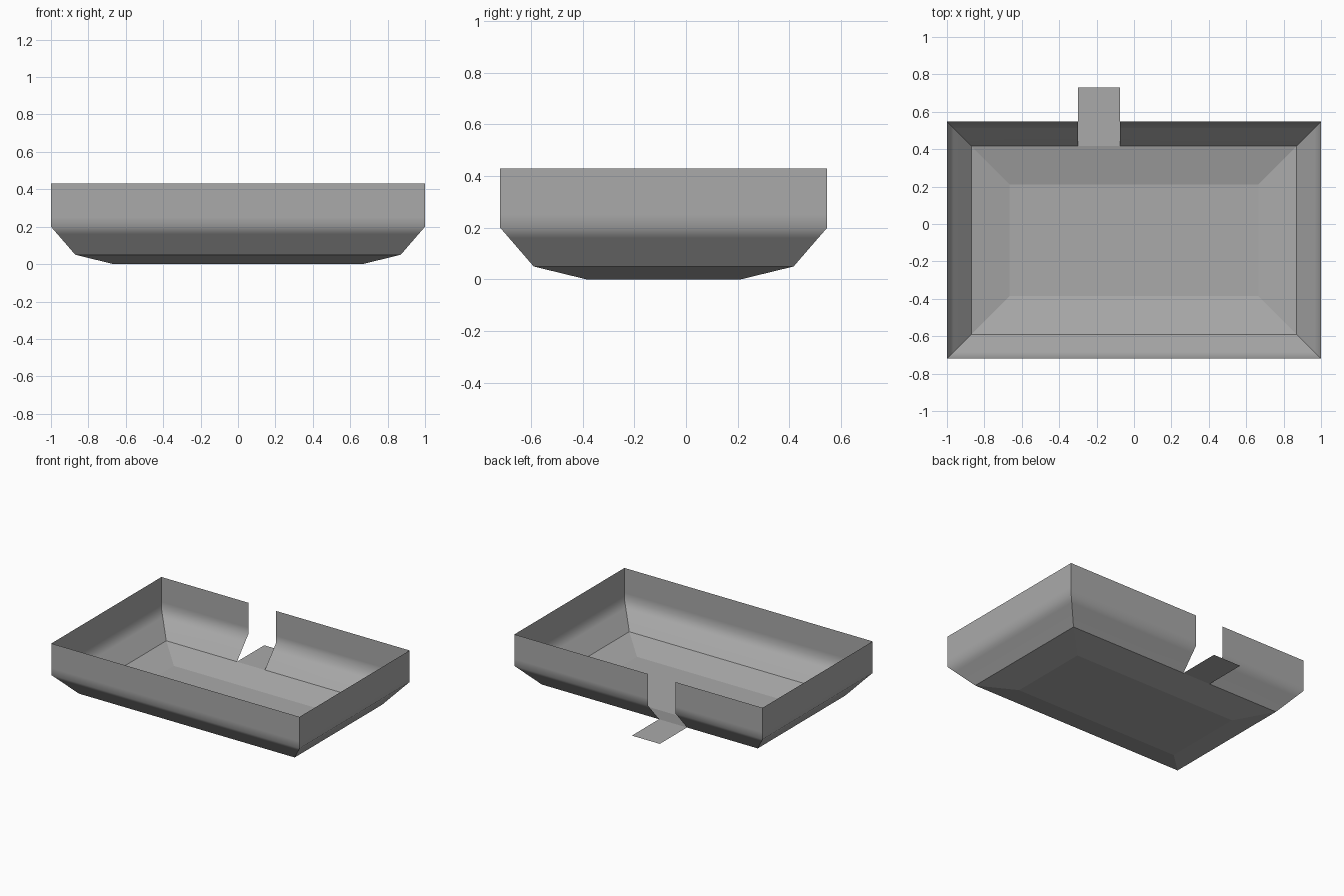
import bpy, bmesh
from mathutils import Vector

cube = bpy.data.objects.get("Cube")
if cube:
    bpy.data.objects.remove(cube, do_unlink=True)

# Single grey material
grey = bpy.data.materials.new("grey")
grey.use_nodes = True
colour = (0.4, 0.4, 0.4, 1)
grey.diffuse_color = colour
grey.node_tree.nodes["Principled BSDF"].inputs["Base Color"].default_value = colour

# Tray profile from rim to floor: (inset from outer wall, height)
PROFILE = [(0, 0.43), (0, 0.25), (0, 0.2), (0.035, 0.16), (0.13, 0.05), (0.335, 0)]
HALF_X, FRONT, BACK = 1.0, -0.72, 0.547
FOLD_Z = 0.05
NOTCH = (-0.3, -0.075)
TONGUE_END = 0.73

bm = bmesh.new()


def ring(inset, z):
    x, y0, y1 = HALF_X - inset, FRONT + inset, BACK - inset
    return [bm.verts.new((px, py, z)) for px, py in ((-x, y0), (x, y0), (x, y1), (-x, y1))]


# Walls and shallow floor, as one thin sheet
rings = [ring(*p) for p in PROFILE]
for upper, lower in zip(rings, rings[1:]):
    for i in range(4):
        j = (i + 1) % 4
        bm.faces.new((upper[i], lower[i], lower[j], upper[j]))
bm.faces.new(list(reversed(rings[-1])))


def back_wall():
    return [f for f in bm.faces if f.calc_center_median().z > FOLD_Z
            and all(v.co.y > BACK - 0.14 for v in f.verts)]


# Notch through the back wall
for x in NOTCH:
    faces = back_wall()
    edges = {e for f in faces for e in f.edges}
    verts = {v for f in faces for v in f.verts}
    bmesh.ops.bisect_plane(bm, geom=list(verts) + list(edges) + faces, dist=1e-5,
                           plane_co=(x, 0, 0), plane_no=(1, 0, 0))
gap = [f for f in back_wall() if NOTCH[0] < f.calc_center_median().x < NOTCH[1]]
bmesh.ops.delete(bm, geom=gap, context="FACES")

# Flat tongue folded out of the notch
fold = [e for e in bm.edges
        if all(abs(v.co.z - FOLD_Z) < 1e-4 and v.co.y > 0
               and NOTCH[0] - 1e-3 < v.co.x < NOTCH[1] + 1e-3 for v in e.verts)]
new = bmesh.ops.extrude_edge_only(bm, edges=fold)["geom"]
for v in new:
    if isinstance(v, bmesh.types.BMVert):
        v.co.y = TONGUE_END

# Walls blend smoothly at the bend; floor and corners stay crisp
for f in bm.faces:
    f.smooth = f.calc_center_median().z > FOLD_Z + 1e-3
for e in bm.edges:
    a, b = (v.co for v in e.verts)
    e.smooth = abs(a.z - b.z) < 1e-4 and a.z > FOLD_Z + 0.01
    if abs(a.z - b.z) > 1e-4 and all(abs(v.co.x - NOTCH[0]) < 1e-3 for v in e.verts):
        e.smooth = True

bm.normal_update()
mesh = bpy.data.meshes.new("tray")
bm.to_mesh(mesh)
bm.free()
mesh.materials.append(grey)
tray = bpy.data.objects.new("tray", mesh)
bpy.context.collection.objects.link(tray)
